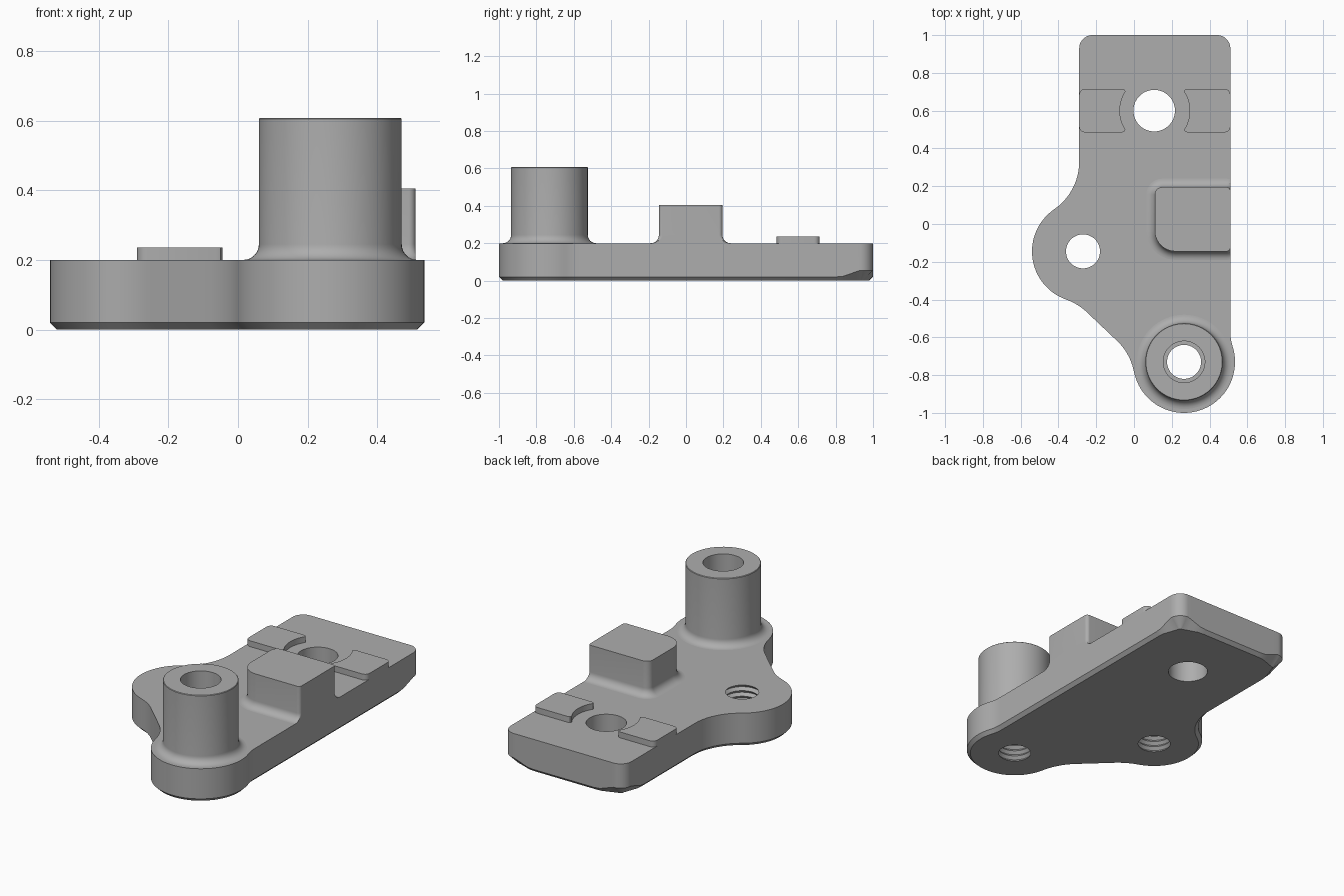
import bpy, bmesh
from math import sin, cos, radians, pi
from mathutils import Vector

cube = bpy.data.objects.get("Cube")
if cube:
    bpy.data.objects.remove(cube, do_unlink=True)

grey = bpy.data.materials.new("machined grey")
grey.use_nodes = True
COLOUR = (0.42, 0.42, 0.42, 1)
grey.diffuse_color = COLOUR
grey.node_tree.nodes["Principled BSDF"].inputs["Base Color"].default_value = COLOUR

TOP = 0.2       # plate thickness
FILLET = 0.045  # radius where boss and block meet the plate


def arc(cx, cy, r, a0, a1, n=12):
    angles = [radians(a0 + (a1 - a0) * i / n) for i in range(n + 1)]
    return [Vector((cx + r * cos(a), cy + r * sin(a))) for a in angles]


def circle(cx, cy, r, n=64):
    return arc(cx, cy, r, 0, 360, n)[:-1]


def at_height(points, z):
    return [(p.x, p.y, z) for p in points]


def loft(name, rings, closed=False):
    """Skin a stack of equal rings, capped or joined end to start."""
    bm = bmesh.new()
    loops = [[bm.verts.new(p) for p in ring] for ring in rings]
    n = len(loops[0])
    pairs = list(zip(loops, loops[1:]))
    if closed:
        pairs.append((loops[-1], loops[0]))
    else:
        bm.faces.new(loops[0][::-1])
        bm.faces.new(loops[-1])
    for a, b in pairs:
        for i in range(n):
            j = (i + 1) % n
            bm.faces.new((a[i], a[j], b[j], b[i]))
    bmesh.ops.remove_doubles(bm, verts=bm.verts, dist=1e-5)
    bmesh.ops.recalc_face_normals(bm, faces=bm.faces)
    mesh = bpy.data.meshes.new(name)
    bm.to_mesh(mesh)
    bm.free()
    mesh.materials.append(grey)
    obj = bpy.data.objects.new(name, mesh)
    bpy.context.collection.objects.link(obj)
    return obj


def activate(obj):
    bpy.ops.object.select_all(action='DESELECT')
    obj.select_set(True)
    bpy.context.view_layer.objects.active = obj


def cut(obj, cutter):
    activate(obj)
    mod = obj.modifiers.new("hole", 'BOOLEAN')
    mod.operation = 'DIFFERENCE'
    mod.solver = 'EXACT'
    mod.object = cutter
    bpy.ops.object.modifier_apply(modifier=mod.name)
    bpy.data.objects.remove(cutter, do_unlink=True)


def fillet_profile(n=8):
    """Outward offset and height along the concave foot."""
    steps = [pi / 2 * i / n for i in range(n + 1)]
    return [(FILLET * (1 - sin(t)), TOP + FILLET * (1 - cos(t))) for t in steps]


# Plate outline: square back end, two round lobes, tangent blends
near = (0.80, 0.84, 0.87, 0.90)
outline = [Vector((0.51, y)) for y in near]
outline += arc(0.44, 0.93, 0.07, 0, 90)
outline += [Vector((y - 0.49, 1)) for y in reversed(near)]
outline += [Vector((0.71 - y, 1)) for y in near]
outline += arc(-0.22, 0.93, 0.07, 90, 180)
outline += [Vector((-0.29, y)) for y in reversed(near)]
outline += arc(-0.596, 0.33, 0.306, 0, -55.5)
outline += arc(-0.27, -0.145, 0.27, 124.5, 250.7, 32)
outline += arc(-0.46, -0.689, 0.306, 70.7, 45, 8)
outline += arc(-0.301, -0.84, 0.306, 45, 11, 10)
outline += arc(0.265, -0.73, 0.27, 191, 377.8, 44)
outline += arc(0.764, -0.57, 0.254, 197.8, 180, 6)
outline = [p for i, p in enumerate(outline) if (p - outline[i - 1]).length > 0.002]

# Bottom chamfer, growing toward the two back corners
side_ring, bottom_ring = [], []
for i, p in enumerate(outline):
    tangent = (outline[(i + 1) % len(outline)] - outline[i - 1]).normalized()
    inward = Vector((-tangent.y, tangent.x))
    d = min((p - Vector((x, 1))).length for x in (0.51, -0.29))
    h = 0.02 + 0.035 * min(1, max(0, (0.17 - d) / 0.1))
    q = p + inward * h
    side_ring.append((p.x, p.y, h))
    bottom_ring.append((q.x, q.y, 0))
plate = loft("base_plate", [bottom_ring, side_ring, at_height(outline, TOP)])

# Plain locating hole, then two threaded holes
cut(plate, loft("plain_cutter", [at_height(circle(0.107, 0.6, 0.11), z) for z in (-0.1, 0.3)]))
PITCH = TOP / 12
for x, y in ((-0.27, -0.145), (0.265, -0.73)):
    rings = [at_height(circle(x, y, 0.105 if k % 2 else 0.09), k * PITCH)
             for k in range(-1, 14)]
    cut(plate, loft("thread_cutter", rings))

# Hollow boss with filleted foot
profile = [(0.205 + o, z) for o, z in fillet_profile()]
profile += [(0.205, 0.605), (0.202, 0.608), (0.11, 0.608), (0.11, TOP)]
boss = loft("hollow_boss", [at_height(circle(0.265, -0.73, r), z) for r, z in profile], True)


# Stop block, flush with the plate's side
def block_outline(o):
    points = []
    for cx, cy, r, a in ((0.49, 0.175, 0.02, 0), (0.15, 0.155, 0.04, 90),
                         (0.22, -0.035, 0.11, 180), (0.49, -0.125, 0.02, 270)):
        points += arc(cx, cy, r + o, a, a + 90, 10)
    return [Vector((min(p.x, 0.51), p.y)) for p in points]


rings = [at_height(block_outline(o), z) for o, z in fillet_profile()]
block = loft("stop_block", rings + [at_height(block_outline(0), 0.405)])

# Pair of low pads with ends curved around the plain hole
pads = []
for name, side in (("pad_a", -1), ("pad_b", 1)):
    pts = arc(0.37, 0.685, 0.03, 0, 90, 6)
    pts += [Vector(p) for p in ((0.172, 0.715), (0.16, 0.711))]
    pts += arc(0, 0.6, 0.185, 33, -33, 14)
    pts += [Vector(p) for p in ((0.16, 0.489), (0.172, 0.485))]
    pts += arc(0.37, 0.515, 0.03, 270, 360, 6)
    pts = [Vector((0.11 + side * p.x, p.y)) for p in pts]
    pads.append(loft(name, [at_height(pts, z) for z in (TOP, 0.235)]))

for obj in [plate, boss, block] + pads:
    activate(obj)
    bpy.ops.object.shade_smooth_by_angle(angle=radians(30))
